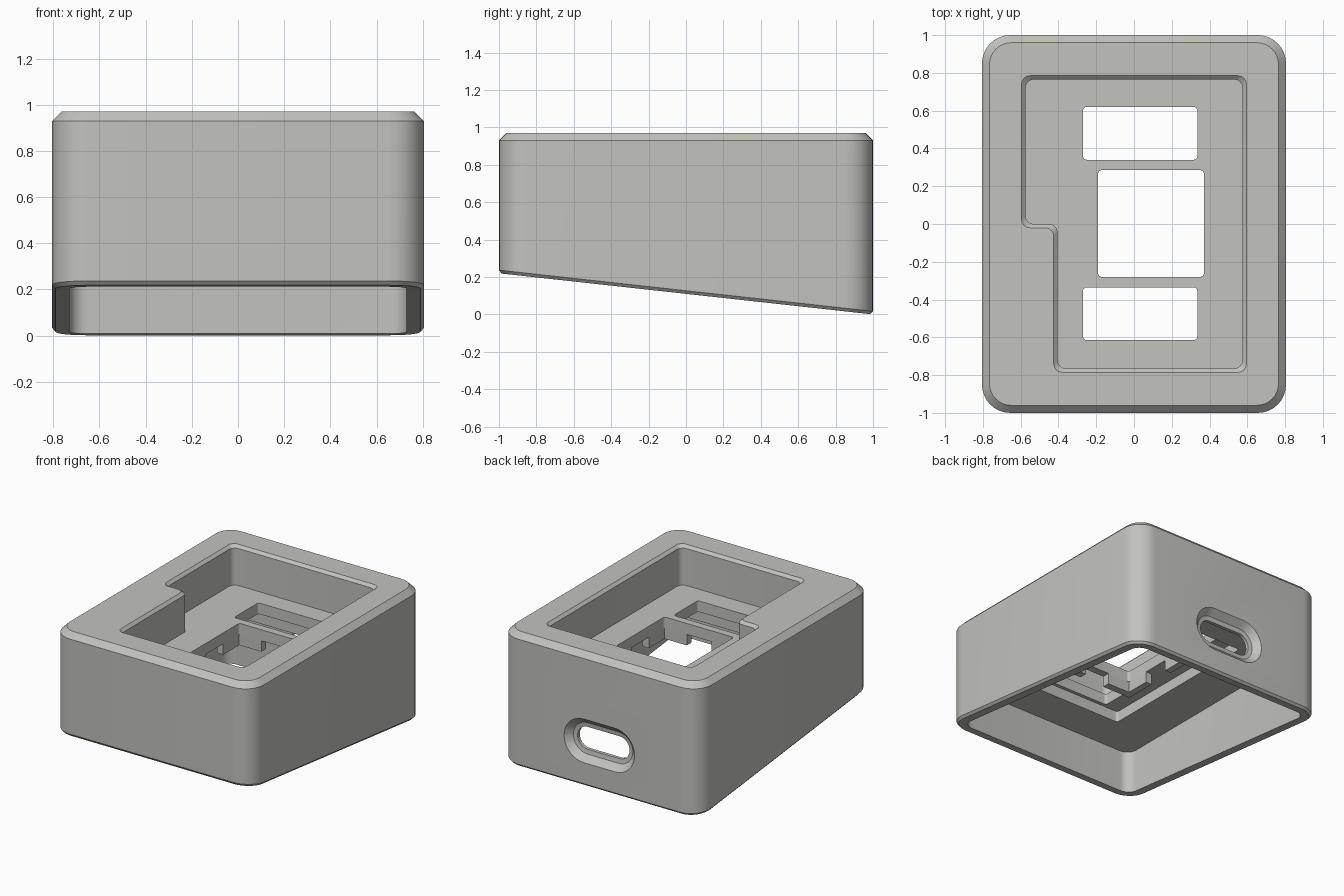
import bpy, bmesh, math
from mathutils import Vector

if "Cube" in bpy.data.objects:
    bpy.data.objects.remove(bpy.data.objects["Cube"])

grey = bpy.data.materials.new("warm_grey")
grey.diffuse_color = (0.54, 0.54, 0.51, 1)
grey.use_nodes = True
grey.node_tree.nodes["Principled BSDF"].inputs["Base Color"].default_value = grey.diffuse_color


def rounded(points, r, n=8):
    """Round every corner of a polygon with radius r."""
    out = []
    pts = [Vector(p) for p in points]
    for i, p in enumerate(pts):
        a = (pts[i - 1] - p).normalized()
        b = (pts[(i + 1) % len(pts)] - p).normalized()
        half = math.acos(max(-1, min(1, a.dot(b)))) / 2
        mid = (a + b).normalized()
        c = p + mid * (r / math.sin(half))
        s = p + a * (r / math.tan(half)) - c
        e = p + b * (r / math.tan(half)) - c
        ang = math.atan2(s.x * e.y - s.y * e.x, s.dot(e))
        for k in range(n + 1):
            t = ang * k / n
            out.append((c.x + s.x * math.cos(t) - s.y * math.sin(t),
                        c.y + s.x * math.sin(t) + s.y * math.cos(t)))
    return out


def rect(x0, x1, y0, y1, r):
    return rounded([(x0, y0), (x1, y0), (x1, y1), (x0, y1)], r)


def loft(name, rings):
    """Closed solid through rings with equal point counts."""
    bm = bmesh.new()
    rows = [[bm.verts.new(p) for p in ring] for ring in rings]
    n = len(rows[0])
    bm.faces.new(rows[0])
    bm.faces.new(rows[-1])
    for a, b in zip(rows, rows[1:]):
        for i in range(n):
            j = (i + 1) % n
            bm.faces.new((a[i], a[j], b[j], b[i]))
    bmesh.ops.recalc_face_normals(bm, faces=bm.faces)
    me = bpy.data.meshes.new(name)
    bm.to_mesh(me)
    bm.free()
    me.materials.append(grey)
    ob = bpy.data.objects.new(name, me)
    bpy.context.collection.objects.link(ob)
    return ob


def flat(outline, z):
    return [(x, y, z) for x, y in outline]


def slanted(outline, lift):
    return [(x, y, 0.11 * (1 - y) + lift) for x, y in outline]


def prism(name, outline, z0, z1):
    return loft(name, [flat(outline, z0), flat(outline, z1)])


# Case body: slanted base, chamfered rims
outer = rect(-0.805, 0.805, -1, 1, 0.15)
top = rect(-0.765, 0.765, -0.96, 0.96, 0.115)
foot = rect(-0.79, 0.79, -0.985, 0.985, 0.135)
body = loft("case_body", [slanted(foot, 0), slanted(outer, 0.017),
                          flat(outer, 0.93), flat(top, 0.97)])


# Stepped top pocket with chamfered lip
def pocket(d):
    return rounded([(-0.405 - d, -0.765 - d), (0.575 + d, -0.765 - d),
                    (0.575 + d, 0.765 + d), (-0.575 - d, 0.765 + d),
                    (-0.575 - d, -d), (-0.405 - d, -d)], 0.045, 6)


FLOOR, PLATE, CEILING = 0.68, 0.60, 0.52
cutters = [loft("pocket_cutter", [flat(pocket(0), FLOOR), flat(pocket(0), 0.95),
                                  flat(pocket(0.02), 0.97), flat(pocket(0.02), 1.1)])]

# Hollow underside, and the raised recess beneath the plate
cutters.append(prism("cavity_cutter", rect(-0.73, 0.73, -0.925, 0.925, 0.075), -0.3, CEILING))
cutters.append(prism("recess_cutter", rect(-0.39, 0.57, -0.64, 0.64, 0.02), 0.4, PLATE))

# Three plate windows
for x0, x1, y0, y1 in [(-0.27, 0.335, 0.34, 0.62), (-0.19, 0.37, -0.28, 0.285),
                       (-0.27, 0.335, -0.615, -0.335)]:
    cutters.append(prism("window_cutter", rect(x0, x1, y0, y1, 0.02), 0.45, 0.8))


# Countersunk port in the back wall
def slot(w, h, y):
    return [(x, y, z + 0.33) for x, z in rect(-w, w, -h, h, h * 0.995)]


cutters.append(loft("port_cutter", [slot(0.304, 0.179, 1.02), slot(0.24, 0.115, 0.955),
                                    slot(0.21, 0.082, 0.95), slot(0.21, 0.082, 0.8)]))

for c in cutters:
    m = body.modifiers.new(c.name, 'BOOLEAN')
    m.operation = 'DIFFERENCE'
    m.solver = 'EXACT'
    m.object = c

# Apply the cuts and discard the cutters
bpy.context.view_layer.update()
deps = bpy.context.evaluated_depsgraph_get()
cut = bpy.data.meshes.new_from_object(body.evaluated_get(deps))
body.modifiers.clear()
body.data = cut
for c in cutters:
    bpy.data.objects.remove(c)
bpy.context.view_layer.objects.active = body
body.select_set(True)
bpy.ops.object.shade_smooth_by_angle(angle=math.radians(25))

# Ribs under the middle window, with a clip notch in the centre of each side
for x0, x1, y0, y1 in [(-0.24, -0.01, -0.335, -0.28), (0.19, 0.42, -0.335, -0.28),
                       (-0.24, -0.01, 0.285, 0.34), (0.19, 0.42, 0.285, 0.34),
                       (-0.24, -0.19, -0.28, -0.1), (-0.24, -0.19, 0.1, 0.285),
                       (0.37, 0.42, -0.28, -0.1), (0.37, 0.42, 0.1, 0.285)]:
    box = [(x0, y0), (x1, y0), (x1, y1), (x0, y1)]
    prism("window_rib", box, CEILING, PLATE)
